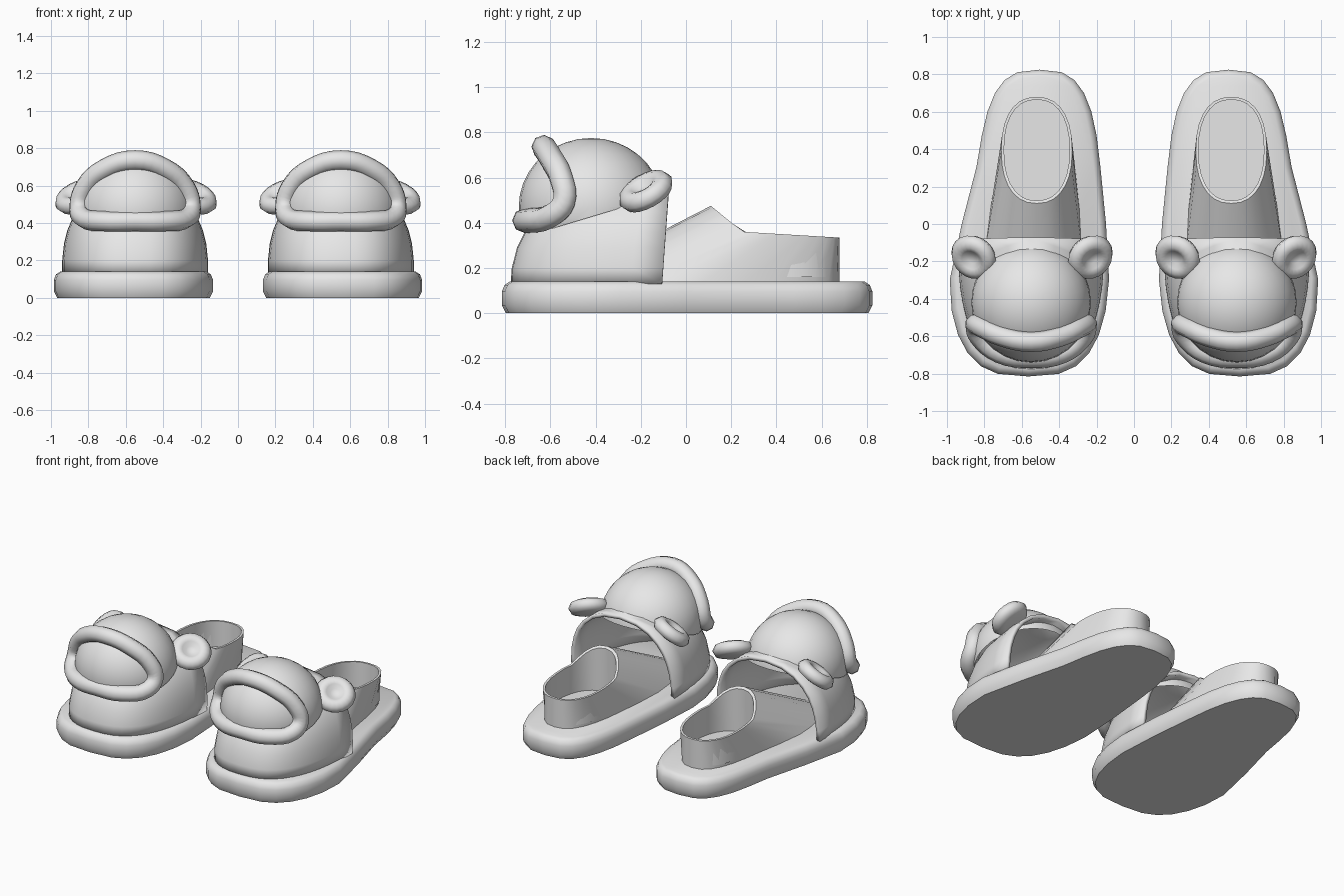
import bpy, bmesh, math
from mathutils import Vector, Matrix

cube = bpy.data.objects.get("Cube")
if cube:
    bpy.data.objects.remove(cube, do_unlink=True)

grey = bpy.data.materials.new("soft_grey")
grey.use_nodes = True
colour = (0.8, 0.8, 0.8, 1)
grey.diffuse_color = colour
grey.node_tree.nodes["Principled BSDF"].inputs["Base Color"].default_value = colour

MID = 0.55      # centre line of the left slipper
SOLE = 0.14     # top of the sole


def finish(ob, angle=45):
    """Mirror the part onto the other slipper, colour it and smooth it."""
    ob.data.materials.clear()
    ob.data.materials.append(grey)
    ob.modifiers.new("pair", "MIRROR")
    ob.modifiers["pair"].use_mirror_merge = False
    bpy.ops.object.select_all(action="DESELECT")
    ob.select_set(True)
    bpy.context.view_layer.objects.active = ob
    bpy.ops.object.shade_smooth_by_angle(angle=math.radians(angle))
    return ob


def add_mesh(name, bm):
    bmesh.ops.remove_doubles(bm, verts=bm.verts, dist=0.0005)
    bmesh.ops.recalc_face_normals(bm, faces=bm.faces)
    mesh = bpy.data.meshes.new(name)
    bm.to_mesh(mesh)
    bm.free()
    ob = bpy.data.objects.new(name, mesh)
    bpy.context.collection.objects.link(ob)
    return ob


def loft(name, rings, closed=True, caps=()):
    bm = bmesh.new()
    rows = [[bm.verts.new(p) for p in ring] for ring in rings]
    count = len(rows[0])
    for a, b in zip(rows, rows[1:]):
        for i in range(count if closed else count - 1):
            j = (i + 1) % count
            bm.faces.new((a[i], a[j], b[j], b[i]))
    for k in caps:
        bm.faces.new(rows[k])
    return add_mesh(name, bm)


def power(v, e):
    return math.copysign(abs(v) ** e, v)


def oval(cx, cy, w, h, z, n=2.5, taper=0.0, shift=0.0, count=28):
    """Foot-shaped superellipse; z is a height or a function of y."""
    pts = []
    for i in range(count):
        t = math.tau * i / count
        s = power(math.sin(t), 2 / n)
        k = math.tanh(3 * s)
        y = cy + h * s
        x = cx - shift * k + (w - taper * k) * power(math.cos(t), 2 / n)
        pts.append((x, y, z(y) if callable(z) else z))
    return pts


# Sole: rounded slab, wider at the toes
sole_profile = [(0.018, 0), (0, 0.035), (0, 0.095), (0.012, 0.125), (0.035, SOLE)]
finish(loft("sole", [oval(0.535, 0.005, 0.385 - d, 0.82 - d, z, 3, 0.06, 0.03)
                     for d, z in sole_profile], caps=(0, -1)))


# Heel cup: low wall around the heel, closed over the instep, with a sunken floor
def rim_height(y):
    return 0.36 - 0.06 * (y - 0.25) if y > 0.25 else 0.36 + 0.82 * (0.25 - y)


finish(loft("heel_cup", [
    oval(0.53, 0.06, 0.24, 0.62, SOLE - 0.01, 2.5, 0.03, 0.01),
    oval(0.52, 0.395, 0.19, 0.285, rim_height, 2.3),
    oval(0.52, 0.395, 0.175, 0.27, rim_height, 2.3),
    oval(0.52, 0.39, 0.185, 0.275, SOLE + 0.02, 2.3),
], caps=(-1,)), 35)

# Toe cap: hollow quarter dome, open at the back
cap_profile = [(1, SOLE - 0.01), (1, 0.2), (0.975, 0.29), (0.93, 0.36), (0.86, 0.425),
               (0.74, 0.49), (0.56, 0.55), (0.32, 0.59), (0, 0.605)]
rings = []
for r, z in cap_profile:
    ring = []
    for i in range(25):
        t = math.pi * i / 24
        x = MID + 0.39 * r * power(math.cos(t), 0.78)
        y = -0.105 + 0.07 * (z - SOLE) - 0.67 * r * power(math.sin(t), 0.78)
        ring.append((x, y, z))
    rings.append(ring)
toe_cap = loft("toe_cap", rings, closed=False)
wall = toe_cap.modifiers.new("wall", "SOLIDIFY")
wall.thickness = 0.025
wall.offset = -1
finish(toe_cap)

# Helmet: ellipsoid trimmed along the sloping seam
bm = bmesh.new()
place = Matrix.Translation((MID, -0.42, 0.47)) @ Matrix.Diagonal((0.32, 0.32, 0.305, 1))
bmesh.ops.create_uvsphere(bm, u_segments=28, v_segments=18, radius=1, matrix=place)
bmesh.ops.bisect_plane(bm, geom=bm.verts[:] + bm.edges[:] + bm.faces[:],
                       plane_co=(MID, -0.49, 0.405), plane_no=(0, -0.3, 1),
                       clear_inner=True)
finish(add_mesh("helmet", bm))

# Visor ring: closed tube around the face opening
half = [(0, -0.715, 0.41), (0.17, -0.69, 0.41), (0.28, -0.6, 0.43), (0.3, -0.54, 0.49),
        (0.27, -0.55, 0.59), (0.16, -0.6, 0.69), (0, -0.63, 0.735)]
path = half + [(-x, y, z) for x, y, z in half[-2:0:-1]]
curve = bpy.data.curves.new("visor_ring", "CURVE")
curve.dimensions = "3D"
curve.bevel_depth = 0.054
curve.bevel_resolution = 2
curve.resolution_u = 4
spline = curve.splines.new("BEZIER")
spline.bezier_points.add(len(path) - 1)
spline.use_cyclic_u = True
for point, (x, y, z) in zip(spline.bezier_points, path):
    point.co = (MID + x, y, z)
    point.handle_left_type = point.handle_right_type = "AUTO"
ring_ob = bpy.data.objects.new("visor_ring", curve)
bpy.context.collection.objects.link(ring_ob)
bpy.ops.object.select_all(action="DESELECT")
ring_ob.select_set(True)
bpy.context.view_layer.objects.active = ring_ob
bpy.ops.object.convert(target="MESH")
finish(bpy.context.view_layer.objects.active, 60)

# Ears: dimpled round discs tilted outward and forward
ear_profile = [(0, 0.012), (0.03, 0.014), (0.055, 0.036), (0.08, 0.045), (0.112, 0.034),
               (0.13, 0), (0.112, -0.034), (0.07, -0.045), (0, -0.045)]
for side, name in ((1, "outer_ear"), (-1, "inner_ear")):
    turn = Vector((0.4 * side, -0.45, 0.8)).to_track_quat("Z", "Y").to_matrix().to_4x4()
    place = Matrix.Translation((MID - 0.005 + 0.312 * side, -0.178, 0.54)) @ turn
    rings = []
    for r, z in ear_profile:
        angles = [math.tau * i / 20 for i in range(20)]
        rings.append([place @ Vector((r * math.cos(a), r * math.sin(a), z)) for a in angles])
    finish(loft(name, rings), 60)
